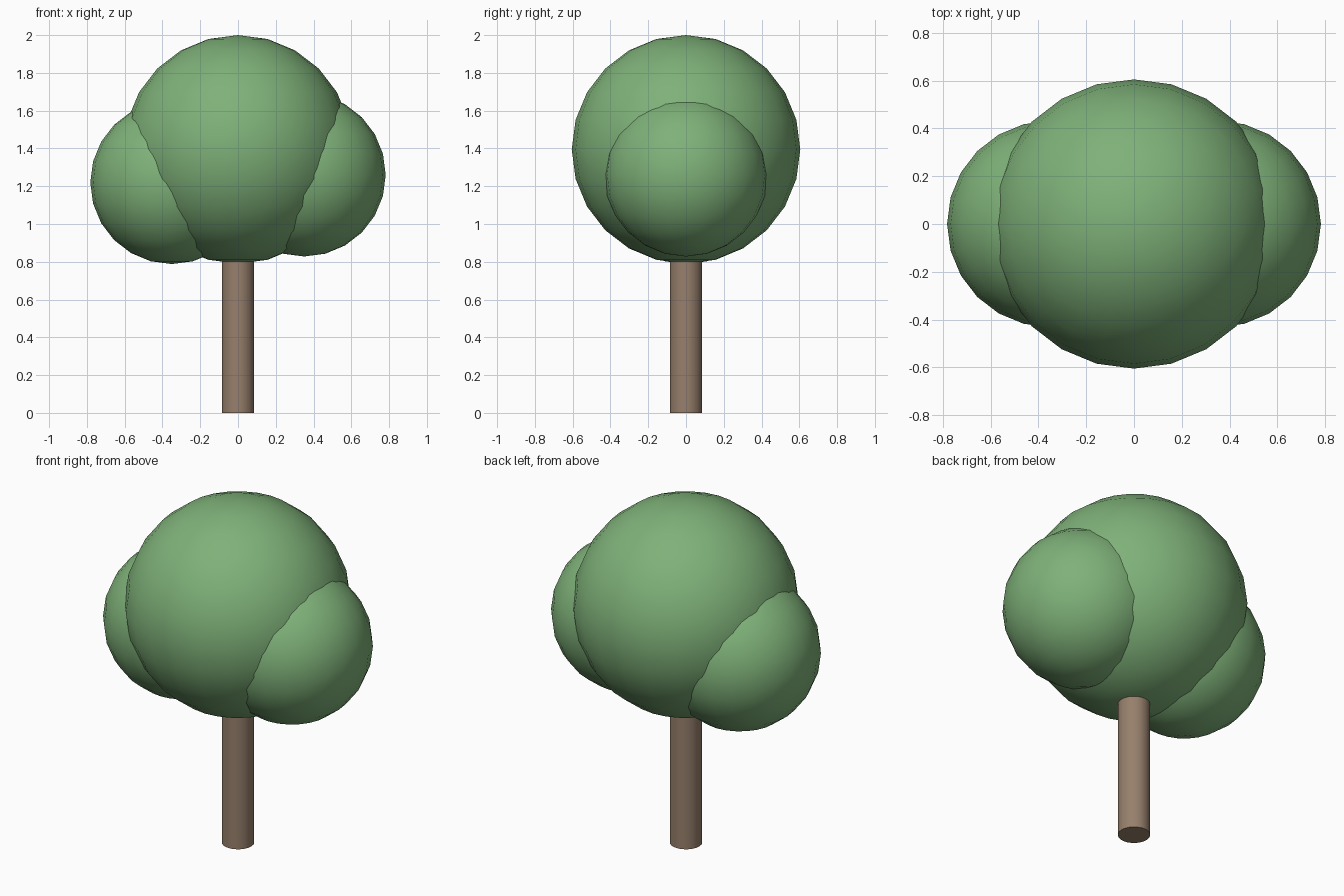
import bpy
import math

if "Cube" in bpy.data.objects:
    bpy.data.objects.remove(bpy.data.objects["Cube"])


def material(name, color):
    m = bpy.data.materials.new(name)
    m.diffuse_color = (*color, 1.0)
    m.use_nodes = True
    m.node_tree.nodes["Principled BSDF"].inputs["Base Color"].default_value = m.diffuse_color
    return m


leaf_green = material("leaf green", (0.21, 0.44, 0.19))
bark_brown = material("bark brown", (0.31, 0.215, 0.15))


def finish(name, mat, angle):
    ob = bpy.context.object
    ob.name = name
    ob.data.materials.append(mat)
    bpy.ops.object.shade_smooth_by_angle(angle=math.radians(angle))


# trunk, reaching up into the foliage
trunk_height = 0.95
bpy.ops.mesh.primitive_cylinder_add(vertices=24, radius=0.086, depth=trunk_height,
                                    location=(0, 0, trunk_height / 2))
finish("trunk", bark_brown, 40)

# overlapping balls of foliage
for name, x, z, radius in (("crown_main", 0.0, 1.395, 0.605),
                           ("crown_left", -0.35, 1.22, 0.432),
                           ("crown_right", 0.35, 1.26, 0.432)):
    bpy.ops.mesh.primitive_uv_sphere_add(segments=24, ring_count=12, radius=radius,
                                         location=(x, 0, z))
    finish(name, leaf_green, 60)
